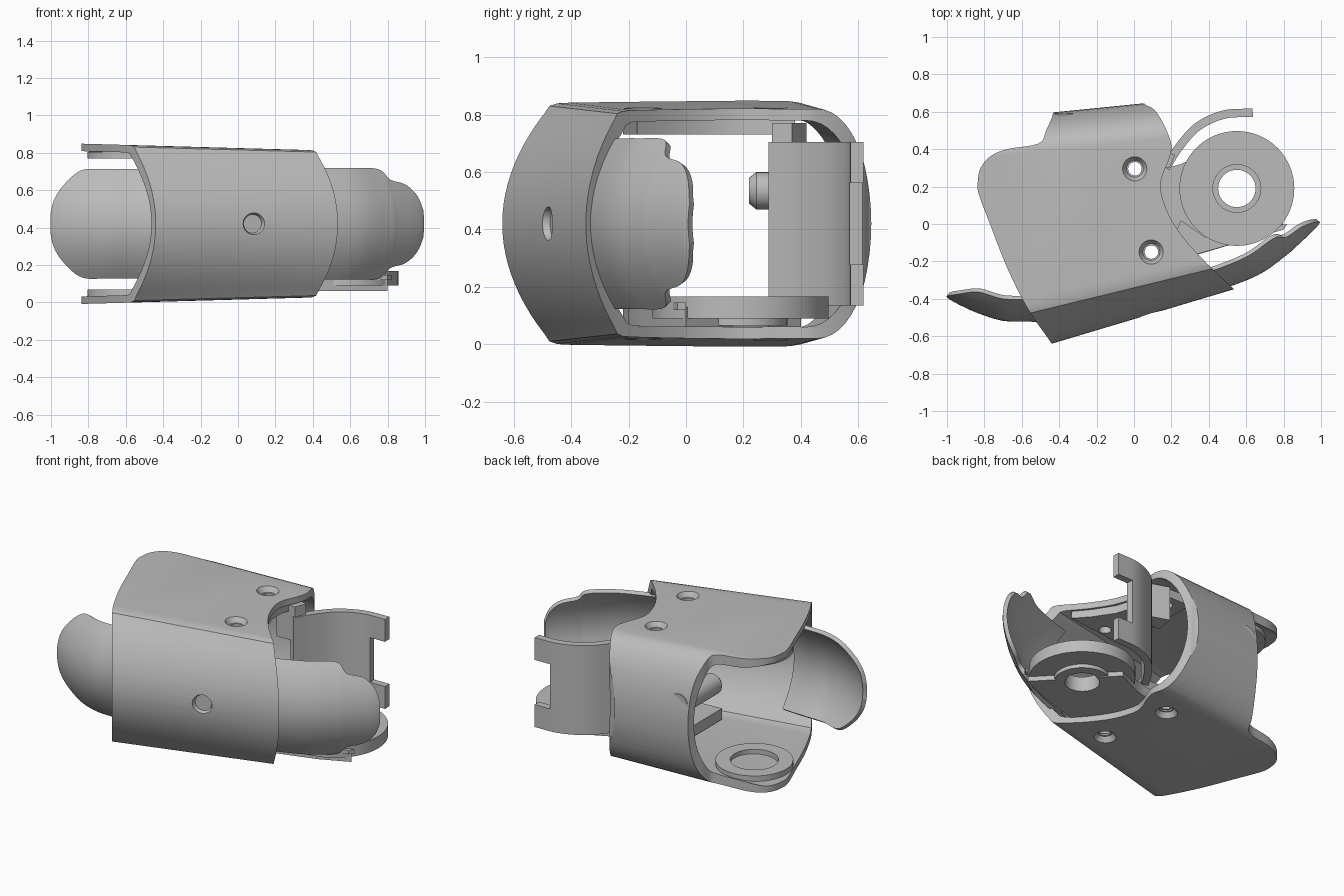
import bpy, bmesh, math
from mathutils import Vector, Matrix

if "Cube" in bpy.data.objects:
    bpy.data.objects.remove(bpy.data.objects["Cube"])

MID = 0.42
grey = bpy.data.materials.new("plain grey")
grey.diffuse_color = (0.5, 0.5, 0.5, 1)
grey.use_nodes = True
grey.node_tree.nodes["Principled BSDF"].inputs["Base Color"].default_value = grey.diffuse_color


def make(name, bm):
    bmesh.ops.recalc_face_normals(bm, faces=bm.faces[:])
    me = bpy.data.meshes.new(name)
    bm.to_mesh(me)
    bm.free()
    me.materials.append(grey)
    ob = bpy.data.objects.new(name, me)
    bpy.context.collection.objects.link(ob)
    return ob


def apply(ob):
    dg = bpy.context.evaluated_depsgraph_get()
    me = bpy.data.meshes.new_from_object(ob.evaluated_get(dg))
    ob.modifiers.clear()
    ob.data = me


def boolean(ob, cutter, op):
    m = ob.modifiers.new("cut", 'BOOLEAN')
    m.operation, m.object, m.solver = op, cutter, 'EXACT'
    apply(ob)
    bpy.data.objects.remove(cutter)


def spline(pts, n=4):
    """Smooth curve through points of any dimension."""
    p = [Vector(q) for q in pts]
    p = [2 * p[0] - p[1]] + p + [2 * p[-1] - p[-2]]
    out = []
    for a, b, c, d in zip(p, p[1:], p[2:], p[3:]):
        for i in range(n):
            t = i / n
            out.append(0.5 * (2 * b + (c - a) * t + (2 * a - 5 * b + 4 * c - d) * t * t
                              + (3 * b - a - 3 * c + d) * t ** 3))
    return out + [p[-2]]


def prism(name, outline, z0, z1):
    bm = bmesh.new()
    f = bm.faces.new([bm.verts.new((q[0], q[1], z0)) for q in outline])
    r = bmesh.ops.extrude_face_region(bm, geom=[f])
    vs = [v for v in r["geom"] if isinstance(v, bmesh.types.BMVert)]
    bmesh.ops.translate(bm, verts=vs, vec=(0, 0, z1 - z0))
    return make(name, bm)


def rod(name, base, axis, length, r1, r2=None, seg=40):
    bm = bmesh.new()
    axis = Vector(axis).normalized()
    rot = axis.to_track_quat('Z', 'Y').to_matrix().to_4x4()
    mat = Matrix.Translation(Vector(base) + axis * length / 2) @ rot
    bmesh.ops.create_cone(bm, cap_ends=True, segments=seg, radius1=r1,
                          radius2=r1 if r2 is None else r2, depth=length, matrix=mat)
    return make(name, bm)


def section(x, w):
    """Closed sleeve cross-section at x, inset by w."""
    yf, yb = -0.64 + 0.299 * (x + 0.44) + w, 0.645 + 0.1 * (x - 0.05) - w
    h, d = 0.405 - 0.028 * x - w, 0.18 - 0.06 * x
    half = [(yf + d * (i / 12) ** 2, h * i / 12) for i in range(12)]
    half += [(yf + d * 0.93, h * 0.975), (yf + d * 1.08, h * 0.996), (yf + d * 1.3, h)]
    half += [(yb - 0.2 + 0.2 * math.sin(a), h * math.cos(a))
             for a in [i * math.pi / 24 for i in range(13)]]
    return [(x, y, MID + z) for y, z in half] + [(x, y, MID - z) for y, z in half[-2:0:-1]]


def loft(name, w, xs):
    bm = bmesh.new()
    rings = [[bm.verts.new(c) for c in section(x, w)] for x in xs]
    n = len(rings[0])
    for a, b in zip(rings, rings[1:]):
        for i in range(n):
            bm.faces.new((a[i], a[(i + 1) % n], b[(i + 1) % n], b[i]))
    bm.faces.new(rings[0])
    bm.faces.new(rings[-1])
    return make(name, bm)


def flange(name, path, normal, bulge, thick, keep=None, rows=20):
    """Curved wall: path points are x, y, half height; edges lean along normal."""
    bm = bmesh.new()
    grid = []
    for x, y, h in spline(path, 6):
        col = []
        for j in range(rows + 1):
            z = h * (2 * j / rows - 1)
            k = bulge * (z / 0.285) ** 2
            col.append(bm.verts.new((x + normal[0] * k, y + normal[1] * k, MID + z)))
        grid.append(col)
    for i, (a, b) in enumerate(zip(grid, grid[1:])):
        for j in range(rows):
            if keep is None or keep(i / (len(grid) - 1), abs(2 * (j + .5) / rows - 1)):
                bm.faces.new((a[j], a[j + 1], b[j + 1], b[j]))
    ob = make(name, bm)
    m = ob.modifiers.new("wall", 'SOLIDIFY')
    m.thickness, m.offset = thick, 0
    apply(ob)
    return ob


# Main sleeve: hollow loft trimmed by its side outline
sleeve = loft("sleeve", 0, (-1.0, -0.4, 0.2, 0.75))
boolean(sleeve, loft("hollow", 0.04, (-1.1, -0.4, 0.2, 0.85)), 'DIFFERENCE')
left_edge = spline([(-.41, -.7), (-.44, -.64), (-.57, -.45), (-.68, -.23), (-.77, 0), (-.83, .16),
                    (-.835, .23), (-.82, .3), (-.77, .36), (-.68, .4), (-.51, .43), (-.47, .5),
                    (-.43, .6), (-.41, .75)])
right_edge = spline([(.03, .75), (.05, .65), (.11, .61), (.165, .52), (.2, .42), (.185, .34),
                     (.15, .25), (.145, .17), (.19, .04), (.27, -.08), (.35, -.17), (.44, -.26),
                     (.535, -.35), (.6, -.43)])
trim = prism("trim", left_edge + [Vector((-.41, .9)), Vector((.03, .9))] + right_edge
             + [Vector((.6, -.9)), Vector((-.41, -.9))], -0.2, 1.1)
boolean(sleeve, trim, 'INTERSECT')

# Countersunk screw holes through both plates and the front wall
for x, y in ((0.005, 0.295), (0.093, -0.15)):
    boolean(sleeve, rod("drill", (x, y, -0.2), (0, 0, 1), 1.3, 0.036), 'DIFFERENCE')
    for s in (1, -1):
        h = 0.405 - 0.028 * x
        boolean(sleeve, rod("sink", (x, y, MID + s * (h + 0.005)), (0, 0, -s), 0.035,
                            0.068, 0.045), 'DIFFERENCE')
axis = Vector((-0.287, 0.958, 0))
hole = Vector((0.085, -0.483, MID))
boolean(sleeve, rod("drill", hole - axis * 0.1, axis, 0.25, 0.036), 'DIFFERENCE')
boolean(sleeve, rod("sink", hole - axis * 0.01, axis, 0.035, 0.064, 0.05), 'DIFFERENCE')

# Scooped front guards at both ends
flange("left_guard", [(-.4, -.53, .29), (-.55, -.51, .285), (-.7, -.505, .285), (-.83, -.465, .28),
                      (-.92, -.425, .21), (-.975, -.395, .13), (-.995, -.38, .05)],
       (0, 1), 0.115, 0.025)
flange("right_guard", [(.36, -.37, .29), (.53, -.315, .29), (.68, -.25, .29), (.81, -.155, .285),
                       (.85, -.12, .23), (.92, -.055, .205), (.965, -.01, .15), (.985, .015, .07)],
       (-.6, .8), 0.11, 0.025)

# Curved rear guard with a notch at its free end
flange("rear_guard", [(.17, .3, .285), (.24, .41, .285), (.34, .52, .285), (.48, .585, .285),
                      (.635, .595, .285)],
       (0, 1), 0, 0.045, keep=lambda s, t: s < 0.8 or t > 0.45)
prism("rear_guard_mount", [(.06, .3), (.19, .3), (.22, .37), (.08, .42)], 0.55, 0.77)

# Hinge disc with collar and bore, on its arm
disc = rod("hinge_disc", (.55, .19, .09), (0, 0, 1), 0.077, 0.307, seg=64)
collar = rod("hinge_collar", (.55, .19, .066), (0, 0, 1), 0.03, 0.163, seg=48)
arm = prism("hinge_arm", [(-.1, .34), (.14, .29), (.25, .32), (.42, .4), (.8, .0), (.62, -.08),
                          (.32, -.17), (.2, -.2), (-.1, -.22)], 0.06, 0.13)
for part in (disc, collar, arm):
    boolean(part, rod("bore", (.55, .19, -.1), (0, 0, 1), 0.5, 0.1), 'DIFFERENCE')
boolean(disc, rod("bore_rim", (.55, .19, .155), (0, 0, 1), 0.05, 0.128), 'DIFFERENCE')
boolean(arm, rod("screw_clear", (.005, .295, 0), (0, 0, 1), 0.3, 0.036), 'DIFFERENCE')
boolean(arm, rod("screw_clear", (.093, -.15, 0), (0, 0, 1), 0.3, 0.036), 'DIFFERENCE')
prism("arm_rib", [(.25, .02), (.38, -.07), (.82, .0), (.8, -.03), (.34, -.16), (.2, -.1)],
      0.12, 0.145)

# Upper hinge liner under the top plate
liner = prism("upper_liner", [(-.1, .38), (.17, .38), (.13, .25), (.13, .16), (.17, .04),
                              (.25, -.08), (.33, -.17), (-.1, -.22)], 0.73, 0.785)
for x, y in ((0.005, 0.295), (0.093, -0.15)):
    boolean(liner, rod("screw_clear", (x, y, .6), (0, 0, 1), 0.3, 0.036), 'DIFFERENCE')

# Ring seats inside both plates at the left end
for name, z in (("lower_ring_seat", 0.035), ("upper_ring_seat", 0.77)):
    seat = rod(name, (-.58, .14, z), (0, 0, 1), 0.035, 0.225, seg=48)
    boolean(seat, rod("bore", (-.58, .14, z - .1), (0, 0, 1), 0.3, 0.14), 'DIFFERENCE')

# Stop peg on the back wall
rod("stop_peg", (-.36, .59, .535), (0, -1, 0), 0.345, 0.065, seg=24)
rod("stop_peg_tip", (-.36, .245, .535), (0, -1, 0), 0.025, 0.065, 0.045, seg=24)

# Smooth shading with sharp edges kept
for ob in bpy.context.scene.objects:
    bpy.ops.object.select_all(action='DESELECT')
    ob.select_set(True)
    bpy.context.view_layer.objects.active = ob
    bpy.ops.object.shade_smooth_by_angle(angle=math.radians(30))
